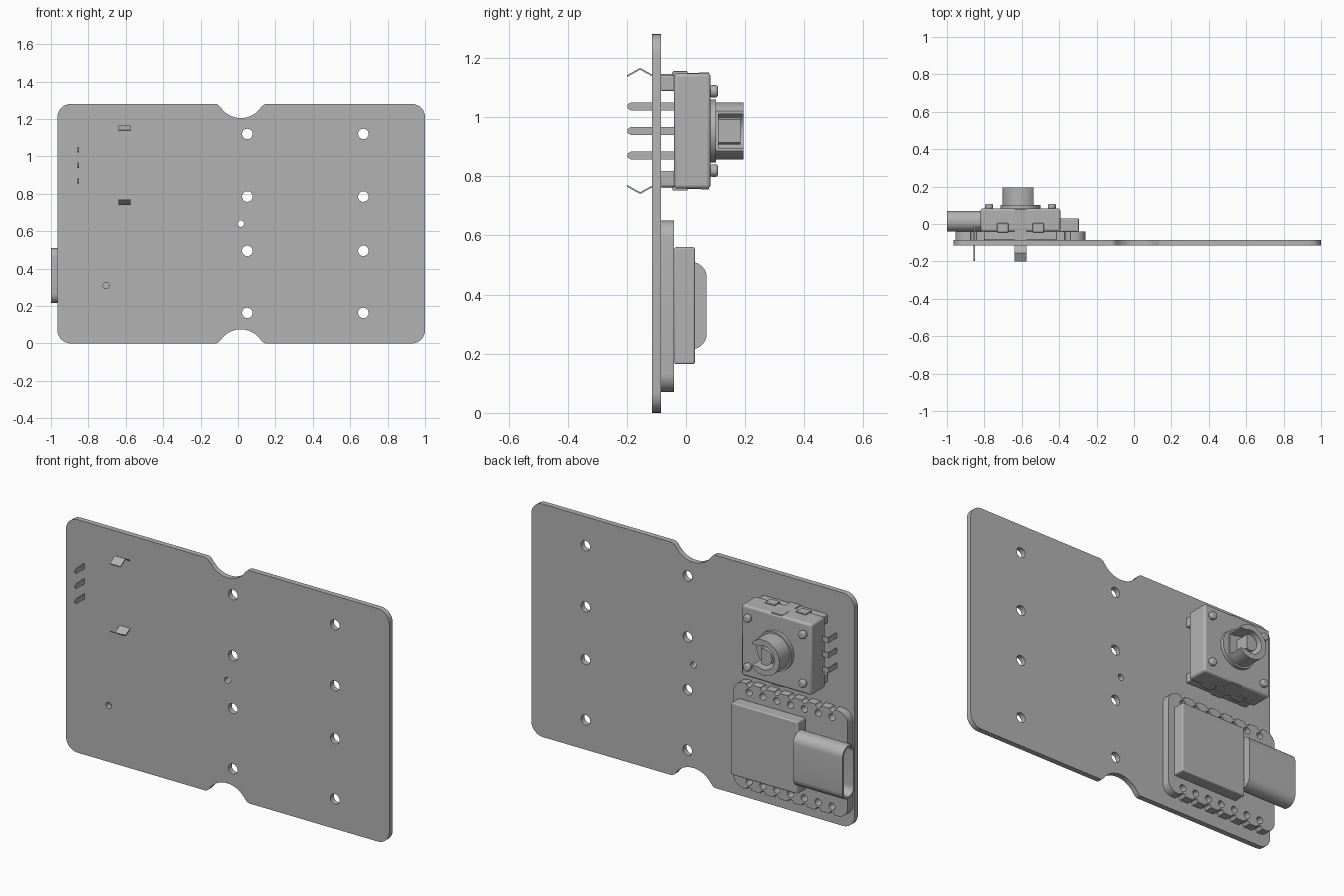
import bpy, bmesh, math
from mathutils import Vector

if "Cube" in bpy.data.objects:
    bpy.data.objects.remove(bpy.data.objects["Cube"])

# One plain grey for everything
COLOR = (0.45, 0.45, 0.45, 1)
grey = bpy.data.materials.new("plain_grey")
grey.use_nodes = True
grey.diffuse_color = COLOR
grey.node_tree.nodes["Principled BSDF"].inputs["Base Color"].default_value = COLOR

AXES = {"x": lambda a, b, t: (t, a, b),
        "y": lambda a, b, t: (a, t, b)}


def prism(name, pts, axis, lo, hi, bevel=0.0):
    """Extrude a 2D outline along an axis."""
    place = AXES[axis]
    bm = bmesh.new()
    face = bm.faces.new([bm.verts.new(place(a, b, lo)) for a, b in pts])
    new = bmesh.ops.extrude_face_region(bm, geom=[face])["geom"]
    shift = Vector(place(0, 0, hi - lo))
    bmesh.ops.translate(bm, vec=shift, verts=[v for v in new if isinstance(v, bmesh.types.BMVert)])
    bmesh.ops.recalc_face_normals(bm, faces=bm.faces)
    mesh = bpy.data.meshes.new(name)
    bm.to_mesh(mesh)
    bm.free()
    mesh.materials.append(grey)
    ob = bpy.data.objects.new(name, mesh)
    bpy.context.collection.objects.link(ob)
    if bevel:
        mod = ob.modifiers.new("soft_edges", "BEVEL")
        mod.width, mod.segments, mod.limit_method = bevel, 3, "ANGLE"
    return ob


def arc(cx, cy, r, start, end, n):
    return [(cx + r * math.cos(math.radians(start + (end - start) * i / n)),
             cy + r * math.sin(math.radians(start + (end - start) * i / n))) for i in range(n + 1)]


def circle(cx, cy, r, n=32):
    return arc(cx, cy, r, 0, 360, n)[:-1]


def rect(a0, a1, b0, b1, r=0.0):
    if not r:
        return [(a0, b0), (a1, b0), (a1, b1), (a0, b1)]
    corners = [(a0 + r, b0 + r), (a1 - r, b0 + r), (a1 - r, b1 - r), (a0 + r, b1 - r)]
    return [p for i, c in enumerate(corners) for p in arc(*c, r, 180 + 90 * i, 270 + 90 * i, 8)]


def box(name, x0, x1, y0, y1, z0, z1, bevel=0.0):
    return prism(name, rect(x0, x1, z0, z1), "y", y0, y1, bevel)


def cut(target, cutters):
    """Subtract the cutters, bake the result and drop the cutters."""
    for c in cutters:
        c.hide_render = True
        mod = target.modifiers.new("cut", "BOOLEAN")
        mod.operation, mod.object, mod.solver = "DIFFERENCE", c, "EXACT"
    bpy.context.view_layer.update()
    baked = bpy.data.meshes.new_from_object(target.evaluated_get(bpy.context.evaluated_depsgraph_get()))
    target.modifiers.clear()
    target.data = baked
    for c in cutters:
        bpy.data.objects.remove(c)


# Carrier board with rounded corners and a flared notch in both long edges
TOP, MID_X = 1.28, 0.015


def notch_depth(d):
    d = abs(d)
    if d < 0.105:
        return math.sqrt(0.13 ** 2 - d * d) - 0.055
    return 0.0217 * ((0.135 - d) / 0.03) ** 2


steps = [0.135 * i / 18 for i in range(-18, 19)]
bottom = [(MID_X + d, notch_depth(d)) for d in steps]
top = [(x, TOP - z) for x, z in reversed(bottom)]
R = 0.07
outline = (arc(-0.965 + R, R, R, 180, 270, 8) + bottom + arc(1 - R, R, R, 270, 360, 8)
           + arc(1 - R, TOP - R, R, 0, 90, 8) + top + arc(-0.965 + R, TOP - R, R, 90, 180, 8))
board = prism("carrier_board", outline, "y", -0.115, -0.085)
spots = [(x, z, 0.028) for x in (0.05, 0.67) for z in (1.12, 0.785, 0.495, 0.163)]
spots += [(MID_X, 0.64, 0.017), (-0.705, 0.31, 0.017)]
cut(board, [prism("hole_cutter", circle(x, z, r), "y", -0.2, 0) for x, z, r in spots])

# Controller module with pad holes and scalloped edges
module = prism("module_board", rect(-0.955, -0.26, 0.07, 0.65, 0.06), "y", -0.085, -0.04)
cutters = []
for i in range(7):
    x = -0.859 + 0.084 * i
    for edge, s in ((0.07, 1), (0.65, -1)):
        cutters.append(prism("pad_hole", circle(x, edge + s * 0.045, 0.019, 20), "y", -0.1, 0))
        cutters.append(prism("edge_scallop", circle(x, edge, 0.016, 16), "y", -0.1, 0))
cut(module, cutters)
box("module_shield", -0.70, -0.295, -0.04, 0.03, 0.165, 0.56, 0.006)

# Hollow port shell overhanging the module edge
port = prism("port_shell", rect(-0.04, 0.07, 0.215, 0.51, 0.052), "x", -1.0, -0.70)
cut(port, [prism("port_cutter", rect(-0.028, 0.058, 0.227, 0.498, 0.041), "x", -1.1, -0.76)])

# Rotary control: housing, feet and collar
CX, CZ = -0.607, 0.953
box("control_housing", CX - 0.213, CX + 0.213, -0.04, 0.083, CZ - 0.195, CZ + 0.195, 0.012)
for s in (-1, 1):
    z0, z1 = sorted((CZ + s * 0.135, CZ + s * 0.188))
    box("housing_foot", CX - 0.195, CX + 0.195, -0.085, -0.035, z0, z1, 0.006)
    z0, z1 = sorted((CZ + s * 0.18, CZ + s * 0.202))
    for t in (-1, 1):
        x0, x1 = sorted((CX + t * 0.065, CX + t * 0.125))
        box("cover_tab", x0, x1, -0.045, 0.005, z0, z1, 0.003)
    # Sprung clip running down the side and out through the board
    path = [(0.078, 0.198), (-0.115, 0.191), (-0.155, 0.213), (-0.2, 0.188)]
    strip = [(y, CZ + s * z) for y, z in path]
    strip += [(y, CZ + s * (z - 0.006)) for y, z in reversed(path)]
    prism("mounting_clip", strip, "x", CX - 0.032, CX + 0.032)
    # Rounded studs on the cover
    for t in (-1, 1):
        prism("cover_stud", circle(CX + t * 0.168, CZ + s * 0.134, 0.021, 24), "y", 0.08, 0.108, 0.008)
prism("shaft_collar", circle(CX, CZ, 0.107, 48), "y", 0.08, 0.102)

# Shaft sleeve, flattened and slotted on one side, with a flat-sided core
sleeve = prism("shaft_sleeve", circle(CX, CZ, 0.097, 48), "y", 0.1, 0.195)
cut(sleeve, [prism("bore_cutter", circle(CX, CZ, 0.066, 40), "y", 0.11, 0.3),
             box("flat_cutter", CX + 0.07, CX + 0.2, 0.05, 0.3, CZ - 0.2, CZ + 0.2),
             box("slot_cutter", CX + 0.03, CX + 0.2, 0.11, 0.3, CZ - 0.058, CZ + 0.058)])
prism("shaft_core", arc(CX, CZ, 0.045, 60, 300, 24), "y", 0.1, 0.185)

# Three bent terminals with tapered tips
for dz in (-0.083, 0, 0.083):
    z = CZ + dz
    tip = [(-0.197, z - 0.007), (-0.185, z - 0.014), (-0.012, z - 0.014),
           (-0.012, z + 0.014), (-0.185, z + 0.014), (-0.197, z + 0.007)]
    prism("terminal_pin", tip, "x", -0.857, -0.851)
    box("terminal_arm", -0.857, -0.81, -0.018, -0.012, z - 0.014, z + 0.014)

# Smooth curved walls, keep hard edges
bpy.ops.object.select_all(action="DESELECT")
for ob in bpy.context.collection.objects:
    if ob.type == "MESH":
        ob.select_set(True)
        bpy.context.view_layer.objects.active = ob
bpy.ops.object.shade_smooth_by_angle(angle=math.radians(30))
